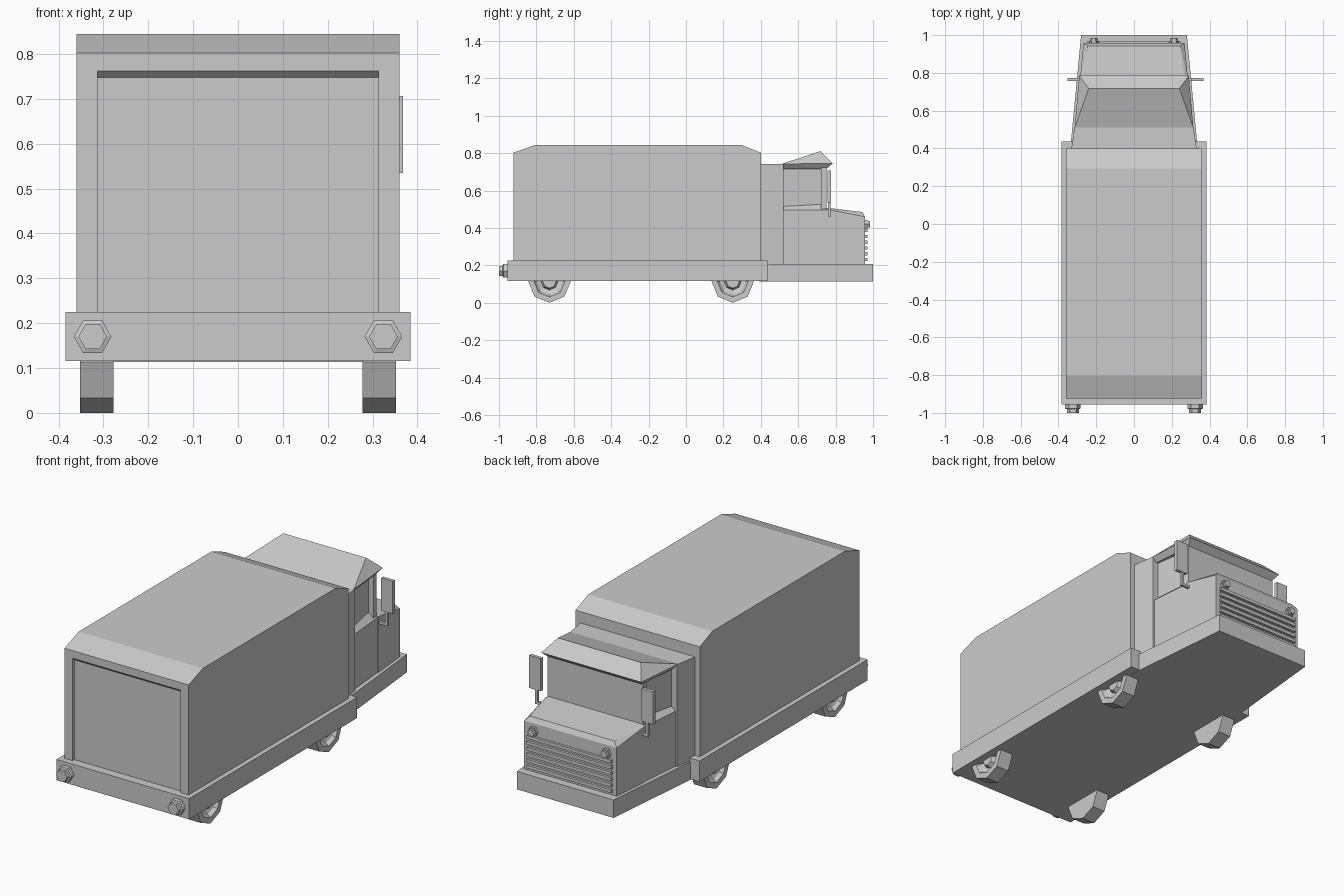
import bpy, bmesh, math
from mathutils import Vector

if "Cube" in bpy.data.objects:
    bpy.data.objects.remove(bpy.data.objects["Cube"])


def finish(name, bm):
    bmesh.ops.recalc_face_normals(bm, faces=bm.faces)
    me = bpy.data.meshes.new(name)
    bm.to_mesh(me)
    bm.free()
    ob = bpy.data.objects.new(name, me)
    bpy.context.collection.objects.link(ob)
    return ob


def hull(name, pts, mirror=True):
    """Convex solid around points, mirrored across x = 0 if asked."""
    bm = bmesh.new()
    for x, y, z in pts:
        bm.verts.new((x, y, z))
        if mirror:
            bm.verts.new((-x, y, z))
    res = bmesh.ops.convex_hull(bm, input=bm.verts)
    junk = [g for g in res["geom_interior"] if isinstance(g, bmesh.types.BMVert)]
    bmesh.ops.delete(bm, geom=junk, context='VERTS')
    bmesh.ops.dissolve_limit(bm, angle_limit=0.01, verts=bm.verts, edges=bm.edges)
    return finish(name, bm)


def taper(name, xb, yb, xf, yf, z0, z1):
    """Symmetric block whose half width goes from xb at yb to xf at yf."""
    return hull(name, [(x, y, z) for x, y in ((xb, yb), (xf, yf)) for z in (z0, z1)])


def box(name, x0, x1, y0, y1, z0, z1):
    return hull(name, [(x, y, z) for x in (x0, x1) for y in (y0, y1) for z in (z0, z1)], False)


def lathe(name, centre, axis, profile, n):
    """Closed n-sided turned solid; profile holds (distance along axis, radius)."""
    a = Vector(axis)
    v = Vector((0, 0, 1))
    u = a.cross(v)
    c = Vector(centre)
    bm = bmesh.new()
    rings = []
    for d, r in profile:
        rings.append([bm.verts.new(c + a * d + r * (u * math.cos(t) + v * math.sin(t)))
                      for t in (2 * math.pi * i / n for i in range(n))])
    for p, q in zip(rings, rings[1:]):
        for i in range(n):
            j = (i + 1) % n
            bm.faces.new((p[i], p[j], q[j], q[i]))
    bm.faces.new(rings[0])
    bm.faces.new(rings[-1])
    return finish(name, bm)


# Chassis: wide cargo deck and tapered front skirt
taper("cargo_deck", 0.385, -0.955, 0.385, 0.437, 0.116, 0.225)
taper("front_skirt", 0.338, 0.39, 0.28, 1.0, 0.113, 0.207)

# Cargo box with sloped roof ends
cargo = hull("cargo_box", [(0.36, -0.923, 0.22), (0.36, 0.4, 0.22),
                           (0.36, -0.923, 0.802), (0.36, 0.4, 0.802),
                           (0.36, -0.805, 0.844), (0.36, 0.295, 0.844)])

# Rear door recess
cutter = hull("door_cutter", [(0.313, -0.95, 0.15), (0.313, -0.908, 0.15),
                              (0.313, -0.95, 0.762), (0.313, -0.923, 0.762),
                              (0.313, -0.908, 0.748)])
cutter.hide_render = True
cut = cargo.modifiers.new("door_recess", 'BOOLEAN')
cut.operation = 'DIFFERENCE'
cut.solver = 'EXACT'
cut.object = cutter
dg = bpy.context.evaluated_depsgraph_get()
mesh = bpy.data.meshes.new_from_object(cargo.evaluated_get(dg))
cargo.modifiers.clear()
cargo.data = mesh
bpy.data.objects.remove(cutter)

# Cab: inner core, rear panel, doors with sloping sills, windscreen
taper("cab_core", 0.30, 0.39, 0.25, 0.73, 0.2, 0.735)
taper("cab_rear_panel", 0.333, 0.39, 0.313, 0.52, 0.2, 0.742)
hull("cab_doors", [(0.303, 0.52, 0.2), (0.283, 0.75, 0.2),
                   (0.303, 0.52, 0.495), (0.283, 0.75, 0.495),
                   (0.27, 0.52, 0.525), (0.25, 0.75, 0.525)])
taper("windscreen", 0.279, 0.722, 0.276, 0.752, 0.48, 0.735)

# Raised roof with overhanging visor
hull("cab_roof", [(0.314, 0.51, 0.742), (0.29, 0.785, 0.745), (0.24, 0.718, 0.81),
                  (0.29, 0.52, 0.715), (0.27, 0.75, 0.715)])

# Bonnet with drooping front and chamfered shoulders
hull("bonnet", [(0.287, 0.75, 0.2), (0.268, 0.957, 0.2),
                (0.287, 0.75, 0.5), (0.27, 0.75, 0.508),
                (0.245, 0.943, 0.485), (0.268, 0.957, 0.46)])

# Grille slats
for i in range(6):
    z = 0.222 + i * 0.031
    box(f"grille_slat_{i + 1}", -0.245, 0.245, 0.95, 0.97, z, z + 0.017)

# Mirrored details: lamps, mirrors, wheels
for side, s in (("left", -1), ("right", 1)):
    lathe(f"headlamp_{side}", (s * 0.212, 0.95, 0.42), (0, 1, 0),
          [(0, 0.026), (0.02, 0.026), (0.02, 0.019), (0.034, 0.019)], 6)
    lathe(f"tail_lamp_{side}", (s * 0.324, -0.95, 0.17), (0, -1, 0),
          [(0, 0.042), (0.027, 0.042), (0.03, 0.032), (0.05, 0.032)], 6)

    # Wing mirror on a bent arm
    o = 0.368 if s > 0 else 0.352
    box(f"mirror_panel_{side}", s * (o - 0.067), s * o, 0.756, 0.774, 0.535, 0.706)
    m = o - 0.04
    box(f"mirror_post_{side}", s * (m - 0.007), s * (m + 0.007), 0.758, 0.772, 0.46, 0.55)
    box(f"mirror_arm_{side}", s * 0.27, s * (m + 0.007), 0.758, 0.772, 0.46, 0.474)

    # Eight-sided wheels with dished rims and hubs
    for end, y in (("rear", -0.73), ("front", 0.25)):
        lathe(f"{end}_wheel_{side}", (0, y, 0.113), (s, 0, 0),
              [(0.277, 0.113), (0.352, 0.113), (0.352, 0.082), (0.335, 0.07),
               (0.325, 0.045), (0.345, 0.035)], 8)
